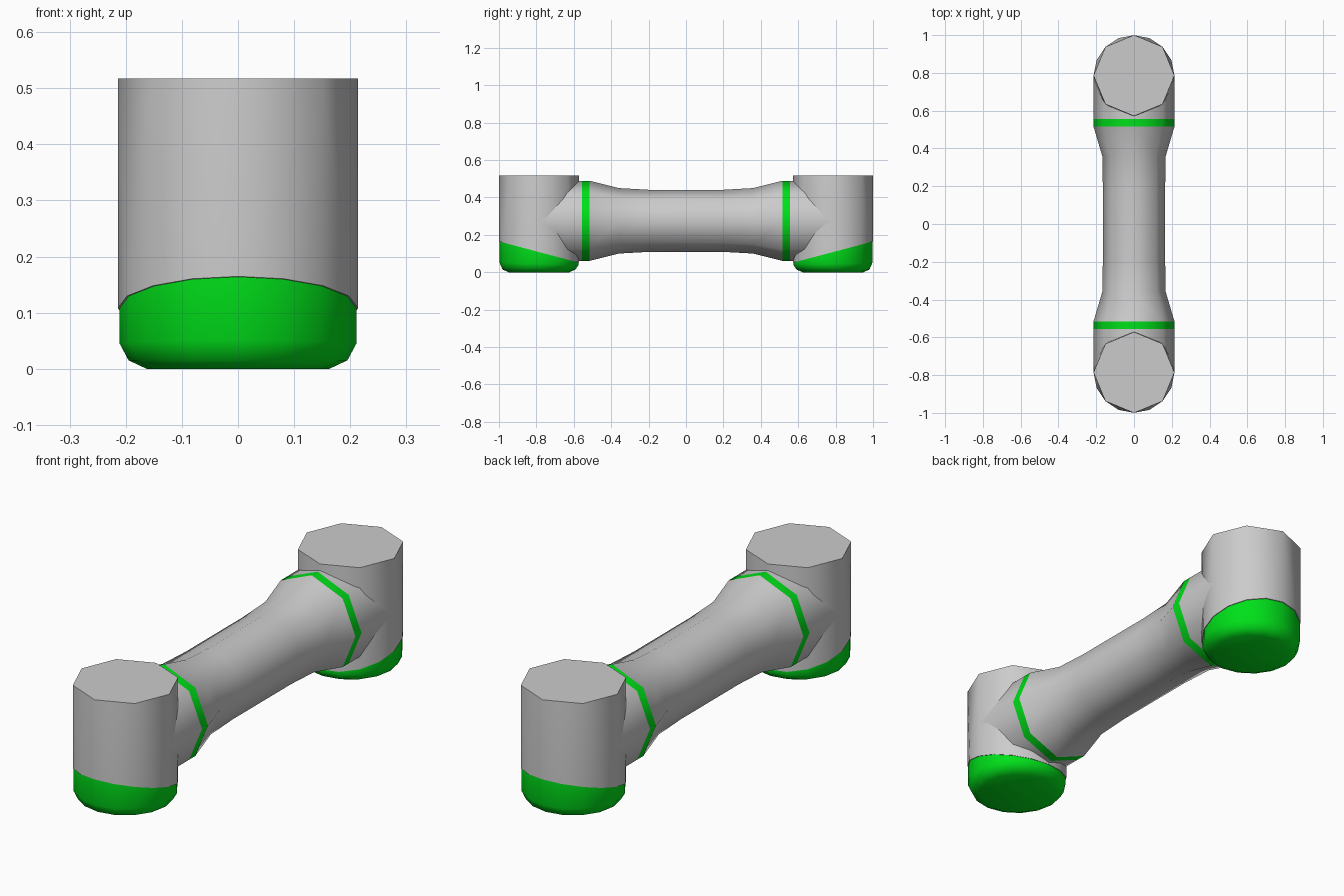
import bpy, bmesh
from math import cos, sin, pi, radians

if "Cube" in bpy.data.objects:
    bpy.data.objects.remove(bpy.data.objects["Cube"])

R = 0.214          # post and collar radius
CY = 0.786         # post centre distance from the middle
AXIS_Z = 0.275     # height of the arm axis

green = bpy.data.materials.new("green")
green.diffuse_color = (0.0, 0.75, 0.01, 1)
green.use_nodes = True
green.node_tree.nodes["Principled BSDF"].inputs["Base Color"].default_value = green.diffuse_color


def finish(name, bm, mat=None):
    bmesh.ops.recalc_face_normals(bm, faces=bm.faces)
    mesh = bpy.data.meshes.new(name)
    bm.to_mesh(mesh)
    bm.free()
    ob = bpy.data.objects.new(name, mesh)
    bpy.context.collection.objects.link(ob)
    if mat:
        mesh.materials.append(mat)
    bpy.ops.object.select_all(action='DESELECT')
    ob.select_set(True)
    bpy.context.view_layer.objects.active = ob
    bpy.ops.object.shade_smooth_by_angle(angle=radians(60))
    return ob


def skin(bm, rings):
    for a, b in zip(rings, rings[1:]):
        n = len(a)
        for i in range(n):
            j = (i + 1) % n
            bm.faces.new((a[i], a[j], b[j], b[i]))


def tube(name, sections, mat=None, cap_end=False):
    """Eight-sided tube along y from (y, x radius, z radius) sections."""
    bm = bmesh.new()
    rings = [[bm.verts.new((rx * cos(k * pi / 4), y, AXIS_Z + rz * sin(k * pi / 4)))
              for k in range(8)] for y, rx, rz in sections]
    skin(bm, rings)
    if cap_end:
        bm.faces.new(rings[-1])
    return finish(name, bm, mat)


def post_ring(bm, s, n, r, height):
    """Ring round a post; height is a function of outward offset."""
    pts = []
    for k in range(n):
        a = 2 * pi * k / n
        out = r * sin(a)
        pts.append(bm.verts.new((r * cos(a), s * (CY + out), height(out))))
    return pts


def slant(out):
    return 0.108 + 0.265 * out


# Central waisted arm
half = [(0.2, 0.165, 0.166), (0.36, 0.168, 0.175), (0.515, R, R)]
tube("arm", [(-y, a, b) for y, a, b in reversed(half)] + half)

for s, side in ((-1, "front"), (1, "back")):
    # Green band and the collar running into the post
    tube(side + "_band", [(s * 0.515, R, R), (s * 0.557, R, R)], green)
    tube(side + "_collar", [(s * 0.557, R, R), (s * 0.78, R, R)], cap_end=True)

    # Post: octagonal top, sixteen-sided slanted bottom
    bm = bmesh.new()
    t = post_ring(bm, s, 8, R, lambda o: 0.517)
    b = post_ring(bm, s, 16, R, slant)
    for k in range(8):
        k2, m, b2 = (k + 1) % 8, b[2 * k + 1], b[(2 * k + 2) % 16]
        bm.faces.new((t[k], b[2 * k], m))
        bm.faces.new((t[k], m, t[k2]))
        bm.faces.new((t[k2], m, b2))
    bm.faces.new(t)
    bm.faces.new(b)
    finish(side + "_post", bm)

    # Rounded green foot
    bm = bmesh.new()
    rings = [post_ring(bm, s, 16, 0.211, slant),
             post_ring(bm, s, 16, 0.211, lambda o: 0.045 + 0.03 * o),
             post_ring(bm, s, 16, 0.195, lambda o: 0.015),
             post_ring(bm, s, 16, 0.163, lambda o: 0.0)]
    skin(bm, rings)
    bm.faces.new(rings[-1])
    finish(side + "_foot", bm, green)
